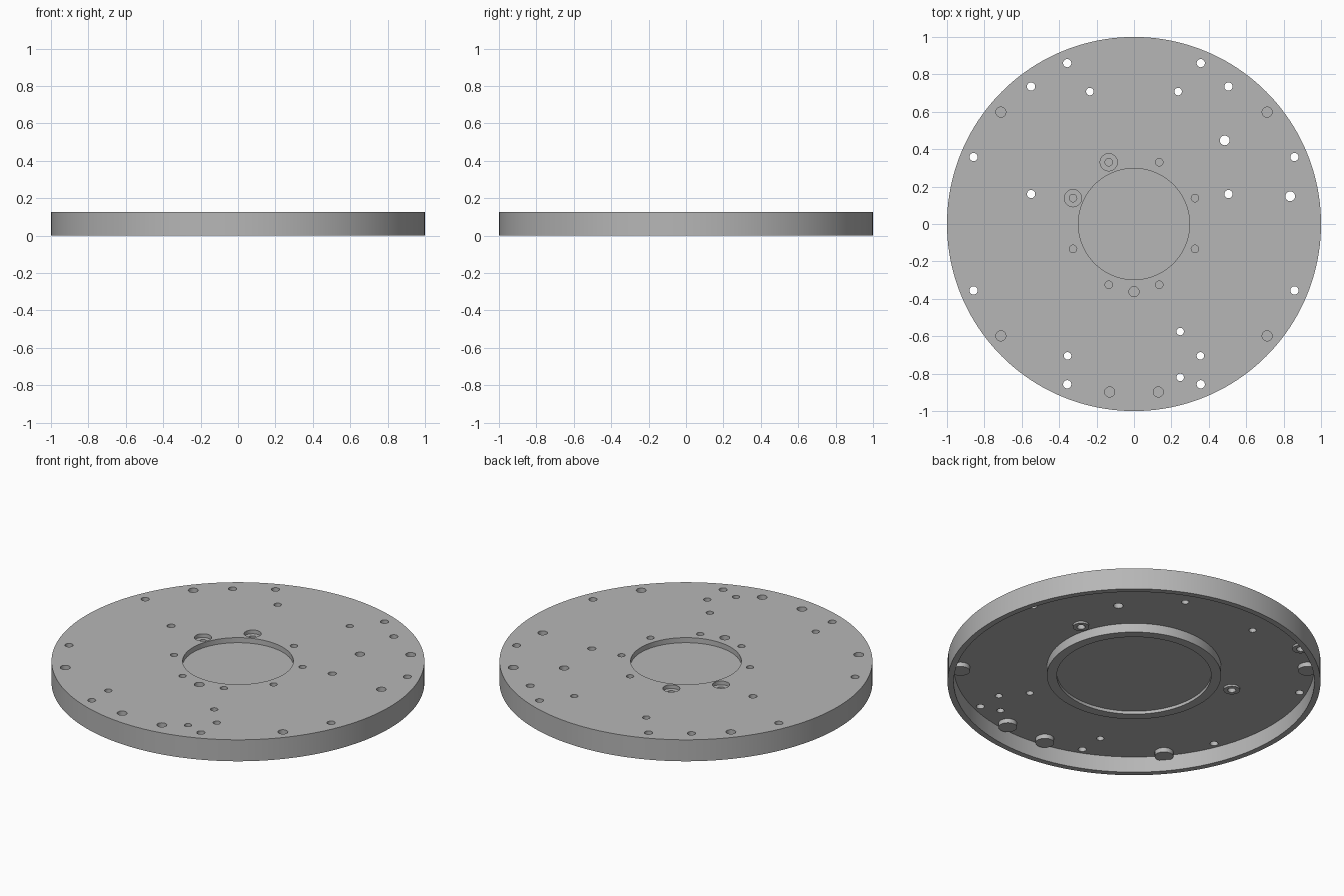
import bpy, bmesh, math
from mathutils import Matrix

old = bpy.data.objects.get("Cube")
if old:
    bpy.data.objects.remove(old, do_unlink=True)

HEIGHT = 0.127      # overall thickness
WEB = 0.094         # underside of the thin web
POST = 0.068        # lower face of the blind-hole posts
PAD = 0.082         # lower face of the through-hole pads

metal = bpy.data.materials.new("machined grey")
metal.use_nodes = True
grey = (0.47, 0.47, 0.47, 1)
metal.diffuse_color = grey
metal.node_tree.nodes["Principled BSDF"].inputs["Base Color"].default_value = grey


def to_object(name, bm):
    bmesh.ops.recalc_face_normals(bm, faces=bm.faces)
    mesh = bpy.data.meshes.new(name)
    bm.to_mesh(mesh)
    bm.free()
    mesh.materials.append(metal)
    obj = bpy.data.objects.new(name, mesh)
    bpy.context.collection.objects.link(obj)
    return obj


def lathe(name, profile, steps):
    """Spin an (r, z) profile that starts and ends on the axis."""
    bm = bmesh.new()
    verts = [bm.verts.new((r, 0, z)) for r, z in profile]
    edges = [bm.edges.new(pair) for pair in zip(verts, verts[1:])]
    bmesh.ops.spin(bm, geom=verts + edges, cent=(0, 0, 0), axis=(0, 0, 1),
                   angle=math.tau, steps=steps, use_merge=True)
    bmesh.ops.remove_doubles(bm, verts=bm.verts, dist=1e-5)
    return to_object(name, bm)


def cylinders(name, spots, radius, low, high):
    """One mesh holding an upright cylinder at every spot."""
    bm = bmesh.new()
    for x, y in spots:
        bmesh.ops.create_cone(
            bm, cap_ends=True, segments=32, radius1=radius, radius2=radius,
            depth=high - low, matrix=Matrix.Translation((x, y, (low + high) / 2)))
    return to_object(name, bm)


def combine(body, tool, operation):
    mod = body.modifiers.new(tool.name, 'BOOLEAN')
    mod.operation = operation
    mod.solver = 'EXACT'
    mod.object = tool
    bpy.context.view_layer.objects.active = body
    bpy.ops.object.modifier_apply(modifier=mod.name)
    bpy.data.objects.remove(tool, do_unlink=True)


def mirror(spots):
    return [(s * x, y) for x, y in spots for s in (1, -1)]


# Plate: top pocket, outer skirt, hollow underside with a recessed hub
plate = lathe("plate", [
    (0, 0.097), (0.297, 0.097), (0.297, HEIGHT), (1, HEIGHT), (1, 0),
    (0.967, 0), (0.967, WEB), (0.467, WEB), (0.467, 0.04),
    (0.414, 0.04), (0.414, 0.058), (0, 0.058)], 160)

# Hole positions
post_spots = mirror([(0.712, 0.598), (0.712, -0.598), (0.13, -0.898)])
pad_spots = [(x, y) for x in (-0.55, 0.505) for y in (0.16, 0.735)]
rim_spots = mirror([(0.357, 0.86), (0.858, 0.358), (0.858, -0.355), (0.357, -0.857)])
small_spots = mirror([(0.236, 0.708), (0.355, -0.705)]) + [(0.247, -0.575), (0.247, -0.82)]
dowel_spots = [(0.485, 0.447), (0.835, 0.148)]
hub_spots = mirror([(0.135, 0.33), (0.326, 0.138), (0.326, -0.133), (0.135, -0.325)])
bore_spots = [(-0.135, 0.33), (-0.326, 0.138)]

# Posts and pads under the web
combine(plate, cylinders("posts", post_spots, 0.05, POST, 0.11), 'UNION')
combine(plate, cylinders("pads", pad_spots, 0.044, PAD, 0.11), 'UNION')

# Through holes
for name, spots, radius in (("rim_holes", rim_spots + pad_spots, 0.022),
                            ("small_holes", small_spots, 0.02),
                            ("dowel_holes", dowel_spots, 0.026)):
    combine(plate, cylinders(name, spots, radius, -0.1, 0.2), 'DIFFERENCE')

# Blind holes and counterbores from the top
for name, spots, radius, floor in (("post_holes", post_spots + [(0, -0.362)], 0.027, 0.085),
                                   ("hub_holes", hub_spots, 0.02, 0.08),
                                   ("counterbores", bore_spots, 0.046, 0.105)):
    combine(plate, cylinders(name, spots, radius, floor, 0.2), 'DIFFERENCE')

# Smooth round walls, crisp edges
bpy.ops.object.select_all(action='DESELECT')
plate.select_set(True)
bpy.context.view_layer.objects.active = plate
bpy.ops.object.shade_smooth_by_angle(angle=math.radians(30))
